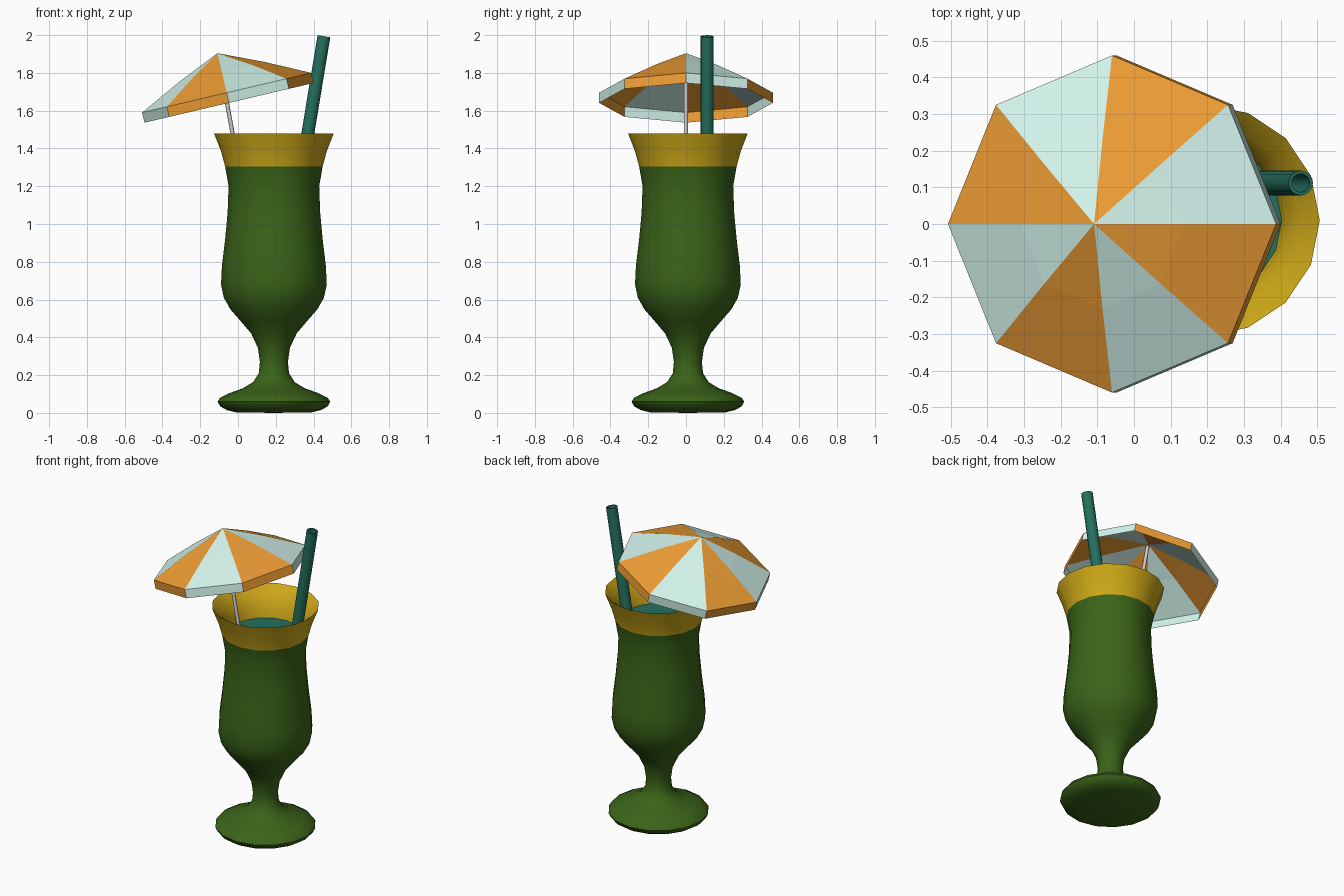
import bpy, bmesh, math
from mathutils import Vector, Matrix

if "Cube" in bpy.data.objects:
    bpy.data.objects.remove(bpy.data.objects["Cube"])


def material(name, rgb):
    m = bpy.data.materials.new(name)
    lin = [((c / 255 + 0.055) / 1.055) ** 2.4 for c in rgb]
    m.diffuse_color = (*lin, 1)
    m.use_nodes = True
    m.node_tree.nodes["Principled BSDF"].inputs["Base Color"].default_value = m.diffuse_color
    return m


GREEN = material("green", (58, 100, 24))
YELLOW = material("yellow", (205, 168, 24))
TEAL = material("teal", (36, 112, 94))
ORANGE = material("orange", (235, 155, 52))
PALE = material("pale", (211, 244, 236))


def finish(name, bm, mats, matrix=None, smooth=True, fix=True):
    if fix:
        bmesh.ops.recalc_face_normals(bm, faces=bm.faces)
    me = bpy.data.meshes.new(name)
    bm.to_mesh(me)
    bm.free()
    for m in mats:
        me.materials.append(m)
    ob = bpy.data.objects.new(name, me)
    bpy.context.collection.objects.link(ob)
    if matrix:
        ob.matrix_world = matrix
    if smooth:
        bpy.ops.object.select_all(action='DESELECT')
        ob.select_set(True)
        bpy.context.view_layer.objects.active = ob
        bpy.ops.object.shade_smooth_by_angle(angle=math.radians(45))
    return ob


def lathe(name, profile, sides, mats, mat_of=None, matrix=None, closed=False):
    """Spin an (r, z) profile round z; r = 0 points become poles."""
    bm = bmesh.new()
    rings = []
    for r, z in profile:
        if r == 0:
            rings.append([bm.verts.new((0, 0, z))] * sides)
        else:
            rings.append([bm.verts.new((r * math.cos(t), r * math.sin(t), z))
                          for t in (2 * math.pi * i / sides for i in range(sides))])
    count = len(rings) if closed else len(rings) - 1
    for k in range(count):
        a, b = rings[k], rings[(k + 1) % len(rings)]
        for i in range(sides):
            j = (i + 1) % sides
            f = bm.faces.new(list(dict.fromkeys((a[i], a[j], b[j], b[i]))))
            f.material_index = mat_of(k) if mat_of else 0
    return finish(name, bm, mats, matrix)


# Glass: foot, stem, bowl, then the flared yellow rim and its inside wall
body = [(0, 0), (0.2, 0.003), (0.25, 0.015), (0.285, 0.035), (0.298, 0.06), (0.285, 0.08),
        (0.235, 0.105), (0.165, 0.13), (0.11, 0.163), (0.08, 0.21), (0.074, 0.27),
        (0.085, 0.345), (0.12, 0.42), (0.175, 0.485), (0.23, 0.548), (0.265, 0.61),
        (0.28, 0.68), (0.275, 0.78), (0.258, 0.92), (0.245, 1.06), (0.24, 1.2), (0.258, 1.305)]
rim = [(0.28, 1.385), (0.317, 1.48), (0.263, 1.43), (0.222, 1.35), (0.21, 1.28)]
centre = Matrix.Translation((0.19, 0.01, 0))
lathe("glass", body + rim, 16, [GREEN, YELLOW],
      lambda k: int(k >= len(body) - 1), centre)

# Drink surface
lathe("drink", [(0, 1.30), (0.214, 1.30)], 16, [TEAL], matrix=centre)


def along(bottom, top):
    d = Vector(top) - Vector(bottom)
    return (Matrix.Translation(bottom) @ d.to_track_quat('Z', 'Y').to_matrix().to_4x4(), d.length)


# Hollow straw
m, length = along((0.335, 0.112, 1.27), (0.455, 0.112, 1.994))
lathe("straw", [(0.034, 0), (0.034, length), (0.025, length), (0.025, 0)], 16, [TEAL],
      matrix=m, closed=True)

# Umbrella stick
m, length = along((0.008, 0, 1.28), (-0.104, 0, 1.89))
lathe("umbrella_stick", [(0, 0), (0.011, 0), (0.011, length), (0, length)], 8, [], matrix=m)

# Umbrella canopy: eight alternating panels, two slopes and a hanging skirt
bm = bmesh.new()
apex = bm.verts.new((0, 0, 0.215))
rings = [[bm.verts.new((r * math.cos(i * math.pi / 4), r * math.sin(i * math.pi / 4), z))
          for i in range(8)] for r, z in ((0.23, 0.114), (0.46, 0), (0.46, -0.055))]
for i in range(8):
    j = (i + 1) % 8
    faces = [bm.faces.new((apex, rings[0][i], rings[0][j]))]
    for a, b in zip(rings, rings[1:]):
        faces.append(bm.faces.new((a[i], b[i], b[j], a[j])))
    for f in faces:
        f.material_index = i % 2
finish("umbrella_canopy", bm, [PALE, ORANGE],
       Matrix.Translation((-0.06, 0, 1.695)) @ Matrix.Rotation(math.radians(-13.2), 4, 'Y'),
       smooth=False, fix=False)
